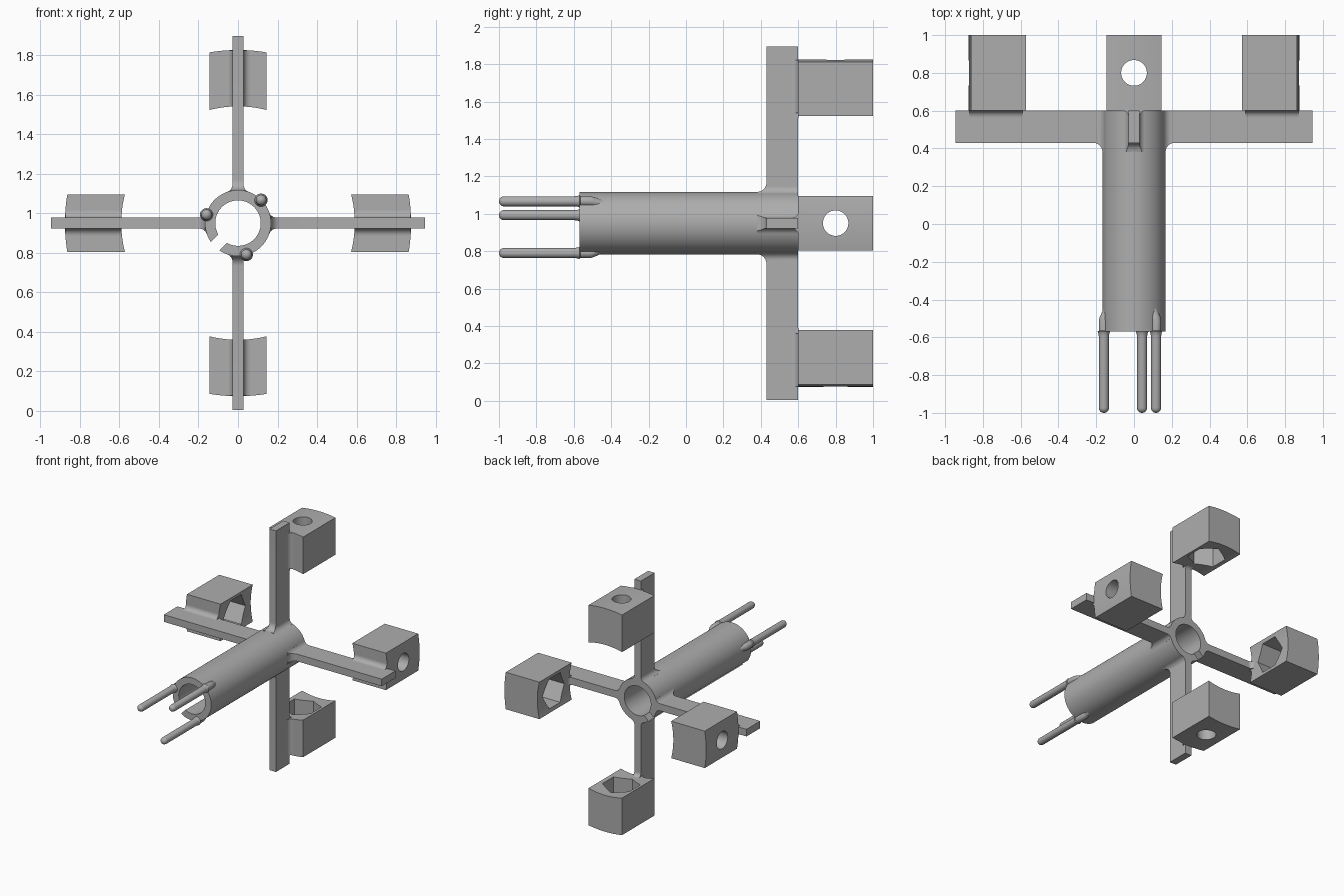
import bpy, bmesh
from math import sin, cos, pi, sqrt, asin, radians
from mathutils import Vector

if "Cube" in bpy.data.objects:
    bpy.data.objects.remove(bpy.data.objects["Cube"])

grey = bpy.data.materials.new("plain grey")
grey.use_nodes = True
grey.diffuse_color = (0.42, 0.42, 0.42, 1)
grey.node_tree.nodes["Principled BSDF"].inputs["Base Color"].default_value = grey.diffuse_color

HUB = 0.95                    # height of the tube axis
R_OUT, R_IN = 0.167, 0.115    # tube radii
Y_ARM, Y_BACK = 0.43, 0.60    # arm depth range
HALF = 0.028                  # half thickness of an arm


def loft(name, rings, turn=0):
    """Skin a closed solid through rings of points, placed around the hub."""
    bm = bmesh.new()
    loops = [[bm.verts.new(p) for p in ring] for ring in rings]
    n = len(loops[0])
    for a, b in zip(loops, loops[1:]):
        for i in range(n):
            j = (i + 1) % n
            bm.faces.new((a[i], a[j], b[j], b[i]))
    bm.faces.new(loops[0])
    bm.faces.new(loops[-1])
    bmesh.ops.recalc_face_normals(bm, faces=bm.faces)
    mesh = bpy.data.meshes.new(name)
    bm.to_mesh(mesh)
    bm.free()
    mesh.materials.append(grey)
    ob = bpy.data.objects.new(name, mesh)
    bpy.context.collection.objects.link(ob)
    ob.location.z = HUB
    ob.rotation_euler.y = turn
    return ob


def select(ob):
    bpy.ops.object.select_all(action='DESELECT')
    ob.select_set(True)
    bpy.context.view_layer.objects.active = ob


def smooth(ob):
    select(ob)
    bpy.ops.object.shade_smooth_by_angle(angle=radians(30))


def cut(ob, cutter):
    mod = ob.modifiers.new("cut", 'BOOLEAN')
    mod.operation, mod.solver, mod.object = 'DIFFERENCE', 'EXACT', cutter
    select(ob)
    bpy.ops.object.modifier_apply(modifier=mod.name)
    bpy.data.objects.remove(cutter)


def arc(r, a0, a1, n, cx=0, cy=0):
    return [(cx + r * cos(a0 + (a1 - a0) * i / n), cy + r * sin(a0 + (a1 - a0) * i / n))
            for i in range(n + 1)]


def along_y(pts, y0, y1):
    return [[(x, y, z) for x, z in pts] for y in (y0, y1)]


def radial_prism(sides, radius, z0, z1, y):
    """Rings of a prism pointing outward from the hub, a corner facing y."""
    ring = [(radius * sin(2 * pi * i / sides), y + radius * cos(2 * pi * i / sides))
            for i in range(sides)]
    return [[(a, b, z) for a, b in ring] for z in (z0, z1)]


# Tube split lengthwise by a slot
slot, gap = radians(225), 0.03
go, gi = asin(gap / R_OUT), asin(gap / R_IN)
profile = (arc(R_OUT, slot + go, slot + 2 * pi - go, 72)
           + arc(R_IN, slot + 2 * pi - gi, slot + gi, 72))
smooth(loft("tube", along_y(profile, -0.57, Y_BACK)))

# Three round-ended pins that sink into the tube wall
PIN, PIN_AT = 0.027, 0.165
path = [(-1 + PIN * (1 - cos(a)), PIN * sin(a), PIN_AT)
        for a in (radians(5 + 17 * i) for i in range(6))]
path += [(-0.595, PIN, PIN_AT), (-0.578, 0.029, PIN_AT), (-0.57, 0.033, PIN_AT),
         (-0.565, PIN, PIN_AT), (-0.51, PIN, PIN_AT), (-0.49, 0.026, 0.16),
         (-0.46, 0.024, 0.147), (-0.44, 0.024, 0.142)]
for k, deg in enumerate((45, 165, 285)):
    a = radians(deg)
    rings = [[(c * cos(a) + r * cos(t), y, c * sin(a) + r * sin(t))
              for t in (2 * pi * i / 20 for i in range(20))] for y, r, c in path]
    smooth(loft(f"pin_{k + 1}", rings))

# Arm sections flare where they meet the tube
F_SIDE, F_FRONT = 0.04, 0.05
side_c = sqrt((R_OUT + F_SIDE) ** 2 - (HALF + F_SIDE) ** 2)
front_c = R_OUT + F_FRONT


def arm_section(r):
    ds = max(0, side_c - max(r, 0.158))
    df = max(0, front_c - max(r, R_OUT))
    w = HALF + F_SIDE - sqrt(F_SIDE ** 2 - ds ** 2)
    y = Y_ARM - F_FRONT + sqrt(max(0, F_FRONT ** 2 - df ** 2))
    return [(-w, y, r), (w, y, r), (w, Y_BACK, r), (-w, Y_BACK, r)]


stations = [0.13] + [0.158 + (front_c - 0.158) * (i / 14) ** 1.3 for i in range(15)] + [0.945]

# Block outline follows circles around the hub
BLOCK_IN, BLOCK_OUT, BLOCK_W = 0.59, 0.875, 0.145
ao, ai = asin(BLOCK_W / BLOCK_OUT), asin(BLOCK_W / BLOCK_IN)
outline = (arc(BLOCK_OUT, pi / 2 + ao, pi / 2 - ao, 16)
           + arc(BLOCK_IN, pi / 2 - ai, pi / 2 + ai, 16))
MID = 0.8

for k, place in enumerate(("top", "left", "bottom", "right")):
    turn = k * pi / 2
    smooth(loft(f"{place}_arm", [arm_section(r) for r in stations], turn))

    # Clamp block with a round screw hole and a hexagonal nut pocket
    block = loft(f"{place}_block", along_y(outline, Y_BACK, 1.0), turn)
    cut(block, loft("screw_cutter", radial_prism(48, 0.068, 0.4, 1.1, MID), turn))
    cut(block, loft("nut_cutter", radial_prism(6, 0.135, 0.4, 0.77, MID), turn))
    smooth(block)

    # Concave fillets between arm sides and block front
    f = 0.035
    for s in (-1, 1):
        curve = [(s * x, y) for x, y in
                 arc(f, pi, pi / 2, 8, HALF + f, Y_BACK - f)]
        curve += [(s * (HALF + f), Y_BACK + 0.004), (s * (HALF - 0.004), Y_BACK + 0.004),
                  (s * (HALF - 0.004), Y_BACK - f)]
        smooth(loft(f"{place}_side_fillet", [[(x, y, r) for x, y in curve]
                                             for r in (0.589, 0.872)], turn))

    # Concave fillet between arm back and block inner face
    f = 0.03
    curve = arc(f, -pi / 2, 0, 8, BLOCK_IN - f, Y_BACK + f)
    curve += [(BLOCK_IN + 0.004, Y_BACK + f), (BLOCK_IN + 0.004, Y_BACK - 0.004),
              (BLOCK_IN - f, Y_BACK - 0.004)]
    smooth(loft(f"{place}_back_fillet", [[(x, y, r) for r, y in curve]
                                         for x in (-HALF, HALF)], turn))
